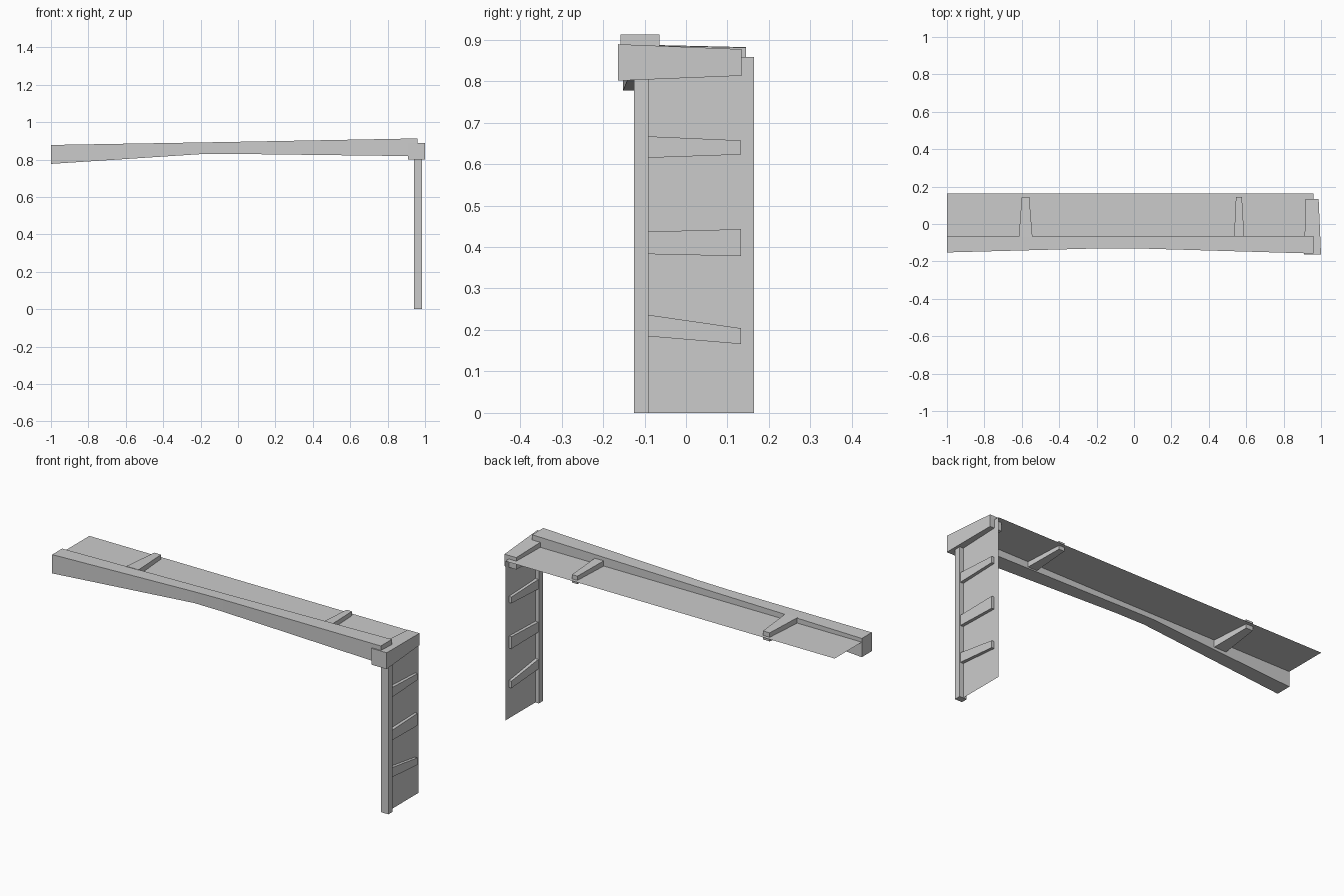
import bpy

if "Cube" in bpy.data.objects:
    bpy.data.objects.remove(bpy.data.objects["Cube"])


def make(name, verts, faces):
    mesh = bpy.data.meshes.new(name)
    mesh.from_pydata(verts, [], faces)
    mesh.update()
    obj = bpy.data.objects.new(name, mesh)
    bpy.context.collection.objects.link(obj)
    return obj


def loft(name, axis, sections):
    """Join rectangular sections (pos, a0, a1, b0, b1) along the x or y axis."""
    verts, faces = [], []
    for p, a0, a1, b0, b1 in sections:
        for a, b in ((a0, b0), (a1, b0), (a1, b1), (a0, b1)):
            verts.append((p, a, b) if axis == "x" else (a, p, b))
    n = len(sections)
    for s in range(n - 1):
        for i in range(4):
            j = (i + 1) % 4
            f = (4 * s + i, 4 * s + 4 + i, 4 * s + 4 + j, 4 * s + j)
            faces.append(f[::-1] if axis == "x" else f)
    caps = [(0, 1, 2, 3), tuple(4 * n - 4 + i for i in (3, 2, 1, 0))]
    faces += [c[::-1] for c in caps] if axis == "x" else caps
    return make(name, verts, faces)


EDGE = 0.961   # plane of the side wall and end of the roof
ROOF = 0.858   # height of the roof sheet

# Bowed front beam
loft("front_beam", "x", [
    (-1.0, -0.152, -0.067, 0.777, 0.878),
    (-0.17, -0.130, -0.066, 0.831, 0.892),
    (0.0, -0.130, -0.066, 0.830, 0.895),
    (EDGE, -0.158, -0.064, 0.818, 0.913)])

# Thin roof and wall sheets
make("roof_sheet",
     [(-1, -0.07, ROOF), (EDGE, -0.07, ROOF), (EDGE, 0.164, ROOF), (-1, 0.164, ROOF)],
     [(0, 1, 2, 3)])
make("wall_sheet",
     [(EDGE, -0.095, 0), (EDGE, 0.164, 0), (EDGE, 0.164, ROOF), (EDGE, -0.095, ROOF)],
     [(0, 1, 2, 3)])

# Corner post and the tapered end beam above it
loft("corner_post", "y", [(-0.125, 0.94, 0.983, 0, 0.83), (-0.091, 0.94, 0.983, 0, 0.83)])
loft("end_beam", "y", [(-0.164, 0.91, 1.0, 0.801, 0.889), (0.134, 0.917, 0.987, 0.813, 0.877)])

# Tapered cross beams through the roof
loft("cross_beam_left", "y", [(-0.07, -0.616, -0.543, 0.820, 0.887),
                              (0.145, -0.600, -0.560, 0.836, 0.882)])
loft("cross_beam_right", "y", [(-0.07, 0.535, 0.589, 0.830, 0.886),
                               (0.145, 0.545, 0.577, 0.838, 0.881)])

# Tapered wall battens: front z range, back z range
for k, (a, b, c, d) in enumerate([(0.185, 0.237, 0.166, 0.204),
                                  (0.383, 0.437, 0.378, 0.443),
                                  (0.615, 0.667, 0.623, 0.657)]):
    loft(f"wall_batten_{k + 1}", "y", [(-0.095, 0.943, 0.979, a, b),
                                       (0.133, 0.946, 0.976, c, d)])
